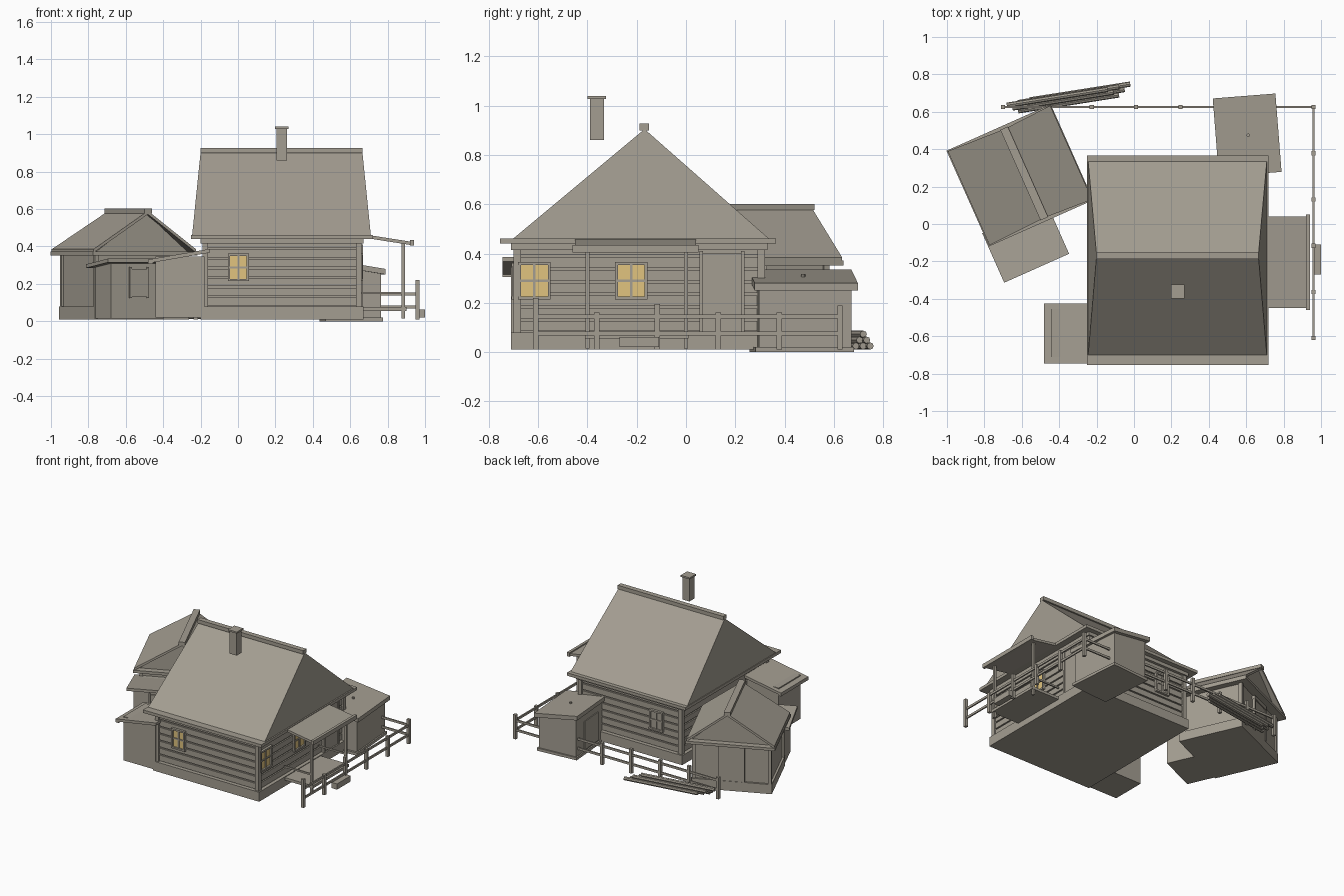
import bpy, bmesh, math
from mathutils import Matrix, Vector

cube = bpy.data.objects.get("Cube")
if cube:
    bpy.data.objects.remove(cube)


def material(name, rgb):
    m = bpy.data.materials.new(name)
    m.use_nodes = True
    m.diffuse_color = (*rgb, 1)
    m.node_tree.nodes["Principled BSDF"].inputs["Base Color"].default_value = (*rgb, 1)
    return m


WOOD = material("weathered wood", (0.37, 0.34, 0.285))
GLOW = material("lit window glass", (0.75, 0.55, 0.21))


def frame(x, y, degrees):
    return Matrix.Translation((x, y, 0)) @ Matrix.Rotation(math.radians(degrees), 4, "Z")


HOUSE = Matrix()
BARN = frame(-0.61, 0.26, 24)
SHED = frame(0.605, 0.475, 4.5)


def finish(name, bm, mat, place):
    mesh = bpy.data.meshes.new(name)
    bmesh.ops.recalc_face_normals(bm, faces=bm.faces[:])
    bm.to_mesh(mesh)
    bm.free()
    mesh.materials.append(mat)
    obj = bpy.data.objects.new(name, mesh)
    obj.matrix_world = place
    bpy.context.collection.objects.link(obj)
    return obj


def hull(name, points, place=HOUSE, mat=WOOD):
    bm = bmesh.new()
    for p in points:
        bm.verts.new(p)
    bmesh.ops.convex_hull(bm, input=bm.verts[:])
    bmesh.ops.dissolve_limit(bm, angle_limit=0.01, verts=bm.verts[:], edges=bm.edges[:])
    return finish(name, bm, mat, place)


def box(name, xs, ys, zs, place=HOUSE, mat=WOOD):
    return hull(name, [(x, y, z) for x in xs for y in ys for z in zs], place, mat)


def slope_x(name, xs, ys, tops, thick, place=HOUSE):
    """Slab whose top height changes along x."""
    return hull(name, [(x, y, t - d) for x, t in zip(xs, tops) for y in ys for d in (0, thick)], place)


def slope_y(name, xs, ys, tops, thick, place=HOUSE):
    """Slab whose top height changes along y."""
    return hull(name, [(x, y, t - d) for y, t in zip(ys, tops) for x in xs for d in (0, thick)], place)


def rod(name, a, b, radius, sides=8):
    a, b = Vector(a), Vector(b)
    bm = bmesh.new()
    bmesh.ops.create_cone(bm, cap_ends=True, segments=sides, radius1=radius, radius2=radius, depth=(b - a).length)
    turn = (b - a).to_track_quat("Z", "Y").to_matrix().to_4x4()
    return finish(name, bm, WOOD, Matrix.Translation((a + b) / 2) @ turn)


def window(name, place, w, h, glass):
    """Window facing local -y, with its bottom centre at the local origin."""
    t = 0.012
    box(name + "_pane", (-w, w), (-0.006, 0.01), (0, h), place, glass)
    for s in (-1, 1):
        box(name + "_jamb", (s * w - t / 2, s * w + t / 2), (-0.016, 0.01), (-t / 2, h + t / 2), place)
    for z in (0, h):
        box(name + "_rail", (-w - t / 2, w + t / 2), (-0.018, 0.01), (z - t / 2, z + t / 2), place)
    box(name + "_mullion", (-0.005, 0.005), (-0.012, 0.01), (0, h), place)
    box(name + "_crossbar", (-w, w), (-0.012, 0.01), (h / 2 - 0.005, h / 2 + 0.005), place)


# Main house: foundation, stacked log walls, corner posts
box("house_foundation", (-0.2, 0.67), (-0.71, 0.33), (0.01, 0.08))
box("house_wall_core", (-0.17, 0.64), (-0.68, 0.3), (0.08, 0.44))
logs = 7
pitch = 0.36 / logs
for i in range(logs):
    z = 0.08 + i * pitch
    box("wall_log", (-0.18, 0.65), (-0.69, 0.31), (z + 0.005, z + pitch - 0.005))
for x in (-0.175, 0.645):
    for y in (-0.685, 0.305):
        box("corner_post", (x - 0.015, x + 0.015), (y - 0.015, y + 0.015), (0.08, 0.43))
box("wall_top_beam", (-0.2, 0.67), (-0.71, 0.33), (0.415, 0.44))

# Main roof with ridge cap and floating chimney
box("house_eave", (-0.25, 0.72), (-0.755, 0.365), (0.44, 0.462))
hull("house_roof", [(x, y, 0.462) for x in (-0.245, 0.71) for y in (-0.7, 0.335)]
     + [(x, -0.168, 0.905) for x in (-0.2, 0.665)])
box("ridge_cap", (-0.2, 0.665), (-0.188, -0.15), (0.9, 0.927))
box("chimney", (0.205, 0.262), (-0.39, -0.332), (0.86, 1.03))
box("chimney_cap", (0.197, 0.27), (-0.399, -0.324), (1.028, 1.04))

# House windows and door
window("front_window", Matrix.Translation((0.002, -0.69, 0.22)), 0.05, 0.135, GLOW)
for y in (-0.615, -0.222):
    window("side_window", frame(0.65, y, 90) @ Matrix.Translation((0, 0, 0.22)), 0.06, 0.14, GLOW)
window("back_window", frame(0.02, 0.31, 180) @ Matrix.Translation((0, 0, 0.21)), 0.05, 0.135, WOOD)
box("house_door", (0.64, 0.66), (0.065, 0.225), (0.08, 0.4))
for y in (0.062, 0.23):
    box("door_jamb", (0.64, 0.667), (y - 0.007, y + 0.007), (0.08, 0.41))

# Porch
slope_x("porch_roof", (0.66, 0.94), (-0.45, 0.04), (0.467, 0.423), 0.018)
box("porch_edge_beam", (0.92, 0.94), (-0.46, 0.05), (0.405, 0.435))
box("porch_deck", (0.66, 0.9), (-0.41, 0.01), (0.055, 0.075))
box("porch_step", (0.955, 1.0), (-0.27, -0.11), (0.02, 0.062))
for y in (-0.4, 0.0):
    box("porch_post", (0.875, 0.892), (y - 0.008, y + 0.008), (0.015, 0.43))
    box("porch_rail", (0.66, 0.885), (y - 0.005, y + 0.005), (0.145, 0.157))

# Side annex
box("annex_wall", (-0.44, -0.18), (-0.71, -0.455), (0.02, 0.345))
slope_x("annex_roof", (-0.48, -0.15), (-0.745, -0.425), (0.33, 0.387), 0.02)
box("annex_roof_batten", (-0.48, -0.455), (-0.745, -0.425), (0.305, 0.33))

# Barn, turned on the plot
box("barn_base", (-0.275, 0.275), (-0.235, 0.235), (0.01, 0.08), BARN)
box("barn_wall", (-0.26, 0.26), (-0.22, 0.22), (0.08, 0.36), BARN)
for x in (-0.26, 0.26):
    for y in (-0.22, 0.22):
        box("barn_corner_post", (x - 0.012, x + 0.012), (y - 0.012, y + 0.012), (0.08, 0.355), BARN)
box("barn_eave", (-0.305, 0.305), (-0.28, 0.28), (0.352, 0.372), BARN)
RIDGE = 0.025
for s in (-1, 1):
    hull("barn_roof_slope", [(x, s2 * y, z - d) for s2 in (-1, 1) for d in (0, 0.018)
                             for x, y, z in ((s * 0.3, 0.275, 0.385), (RIDGE, 0.26, 0.59))], BARN)
    hull("barn_gable", [(x, s * y, z) for y in (0.21, 0.235)
                        for x, z in ((-0.27, 0.37), (0.27, 0.37), (RIDGE, 0.58))], BARN)
box("barn_ridge_cap", (RIDGE - 0.022, RIDGE + 0.022), (-0.265, 0.265), (0.577, 0.602), BARN)
box("barn_door", (-0.075, 0.075), (0.22, 0.232), (0.08, 0.32), BARN)
box("barn_door_lintel", (-0.09, 0.09), (0.22, 0.24), (0.32, 0.345), BARN)
for x in (-0.08, 0.08):
    box("barn_door_jamb", (x - 0.008, x + 0.008), (0.22, 0.238), (0.08, 0.33), BARN)

# Barn lean-to
box("lean_to_wall", (-0.27, 0.04), (-0.44, -0.22), (0.015, 0.31), BARN)
slope_y("lean_to_roof", (-0.31, 0.07), (-0.49, -0.2), (0.335, 0.305), 0.02, BARN)
box("lean_to_door", (-0.16, -0.06), (-0.448, -0.44), (0.13, 0.28), BARN)
for x in (-0.16, -0.06):
    box("lean_to_jamb", (x - 0.005, x + 0.005), (-0.452, -0.44), (0.125, 0.29), BARN)

# Back shed
box("shed_base", (-0.155, 0.155), (-0.205, 0.195), (0, 0.02), SHED)
box("shed_wall", (-0.145, 0.145), (-0.19, 0.185), (0.02, 0.27), SHED)
slope_x("shed_roof", (-0.168, 0.168), (-0.21, 0.21), (0.335, 0.28), 0.03, SHED)
slope_x("shed_wall_top", (-0.145, 0.145), (-0.19, 0.185), (0.31, 0.262), 0.05, SHED)
box("shed_door", (-0.151, -0.145), (-0.1, 0.08), (0.03, 0.24), SHED)
rod("shed_roof_peg", (0.61, 0.475, 0.28), (0.61, 0.475, 0.318), 0.009)

# Fence along the back and the side
SIDE, BACK = 0.96, 0.625


def fence_post(x, y, top):
    box("fence_post", (x - 0.011, x + 0.011), (y - 0.011, y + 0.011), (0.01, top))


for i in range(7):
    fence_post(-0.7 + i * 0.237, BACK, 0.17 + 0.02 * (i % 2))
for i, top in enumerate((0.22, 0.16, 0.195, 0.16, 0.16, 0.19)):
    fence_post(SIDE, -0.61 + i * 0.247, top)
for z in (0.075, 0.145):
    box("back_rail", (-0.71, SIDE), (BACK - 0.005, BACK + 0.005), (z - 0.008, z + 0.008))
    box("side_rail", (SIDE - 0.005, SIDE + 0.005), (-0.62, BACK), (z - 0.008, z + 0.008))

# Stacked logs behind the fence
for row, count in enumerate((3, 2, 1)):
    for i in range(count):
        y = 0.605 + 0.029 * i + 0.015 * row
        z = 0.025 + 0.024 * row
        shift = 0.03 * (i - row)
        rod("stacked_log", (-0.62 + shift, y, z), (-0.08 + shift, y + 0.085, z), 0.014)
